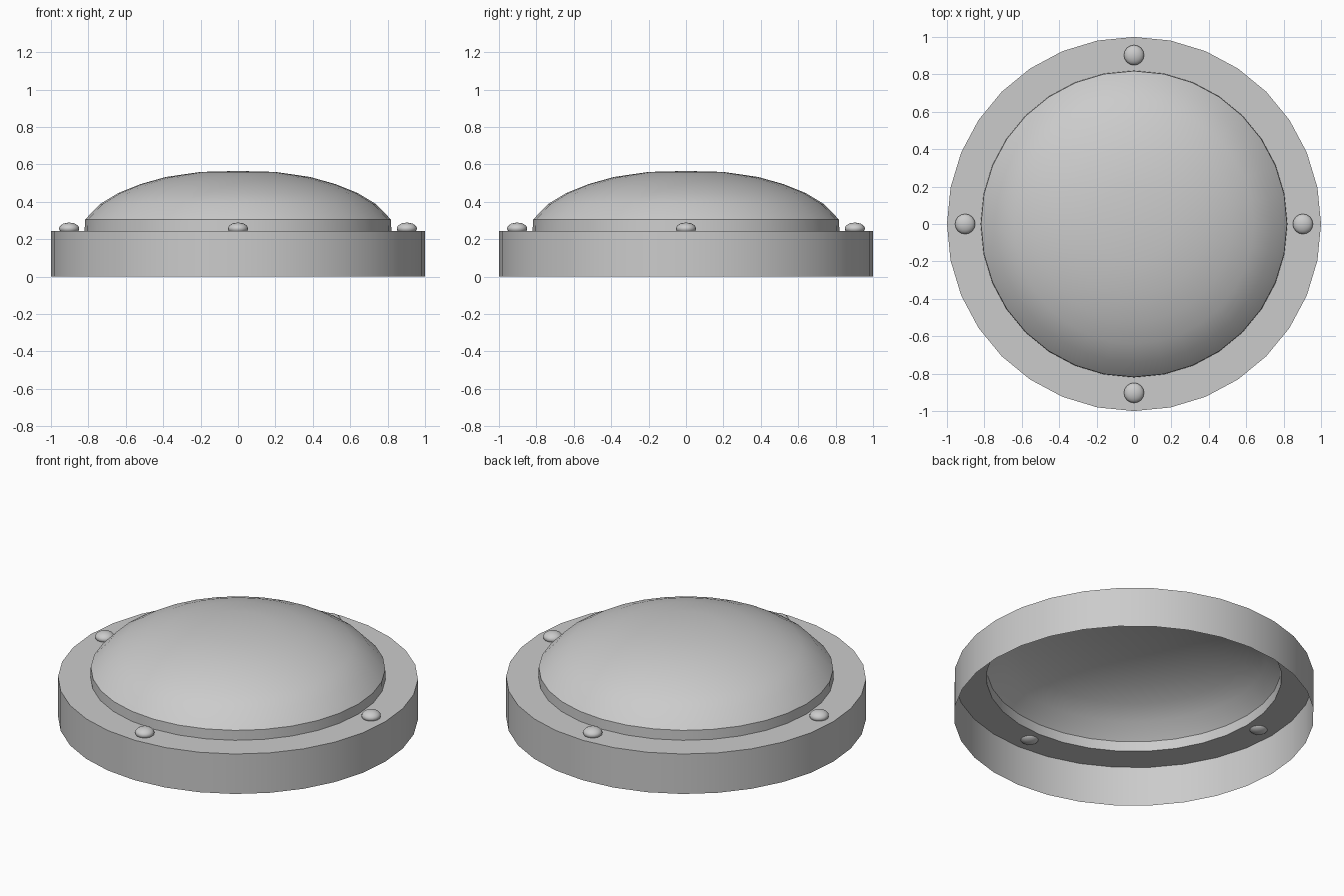
import bpy, bmesh, math

if "Cube" in bpy.data.objects:
    bpy.data.objects.remove(bpy.data.objects["Cube"])

SIDES = 32


def lathe(name, profile):
    """Spin an (r, z) profile around z into an open shell."""
    bm = bmesh.new()
    verts = [bm.verts.new((r, 0, z)) for r, z in profile]
    edges = [bm.edges.new(p) for p in zip(verts, verts[1:])]
    bmesh.ops.spin(bm, geom=verts + edges, cent=(0, 0, 0), axis=(0, 0, 1),
                   angle=math.tau, steps=SIDES, use_merge=False)
    bmesh.ops.remove_doubles(bm, verts=bm.verts[:], dist=0.0005)
    bmesh.ops.recalc_face_normals(bm, faces=bm.faces[:])
    # Make the open shell face outward
    top = max(bm.faces, key=lambda f: f.calc_center_median().z)
    if top.normal.z < 0:
        bmesh.ops.reverse_faces(bm, faces=bm.faces[:])
    mesh = bpy.data.meshes.new(name)
    bm.to_mesh(mesh)
    bm.free()
    obj = bpy.data.objects.new(name, mesh)
    bpy.context.collection.objects.link(obj)
    smooth(obj)
    return obj


def smooth(obj):
    bpy.ops.object.select_all(action='DESELECT')
    obj.select_set(True)
    bpy.context.view_layer.objects.active = obj
    bpy.ops.object.shade_smooth_by_angle(angle=math.radians(40))


# Rim: outer wall and flat flange, open underneath
lathe("rim", [(1.0, 0.0), (1.0, 0.245), (0.82, 0.245)])

# Dome: short upright collar, then a shallow curved cap
lathe("dome", [(0.82, 0.245), (0.818, 0.305), (0.738, 0.388), (0.64, 0.447),
               (0.524, 0.494), (0.385, 0.533), (0.2, 0.56), (0.0, 0.565)])

# Rivets: four flattened studs around the flange
for i in range(4):
    a = i * math.pi / 2
    bpy.ops.mesh.primitive_uv_sphere_add(
        segments=16, ring_count=10, radius=1,
        location=(0.903 * math.cos(a), 0.903 * math.sin(a), 0.257))
    rivet = bpy.context.object
    rivet.name = f"rivet_{i + 1}"
    rivet.scale = (0.054, 0.054, 0.032)
    smooth(rivet)
